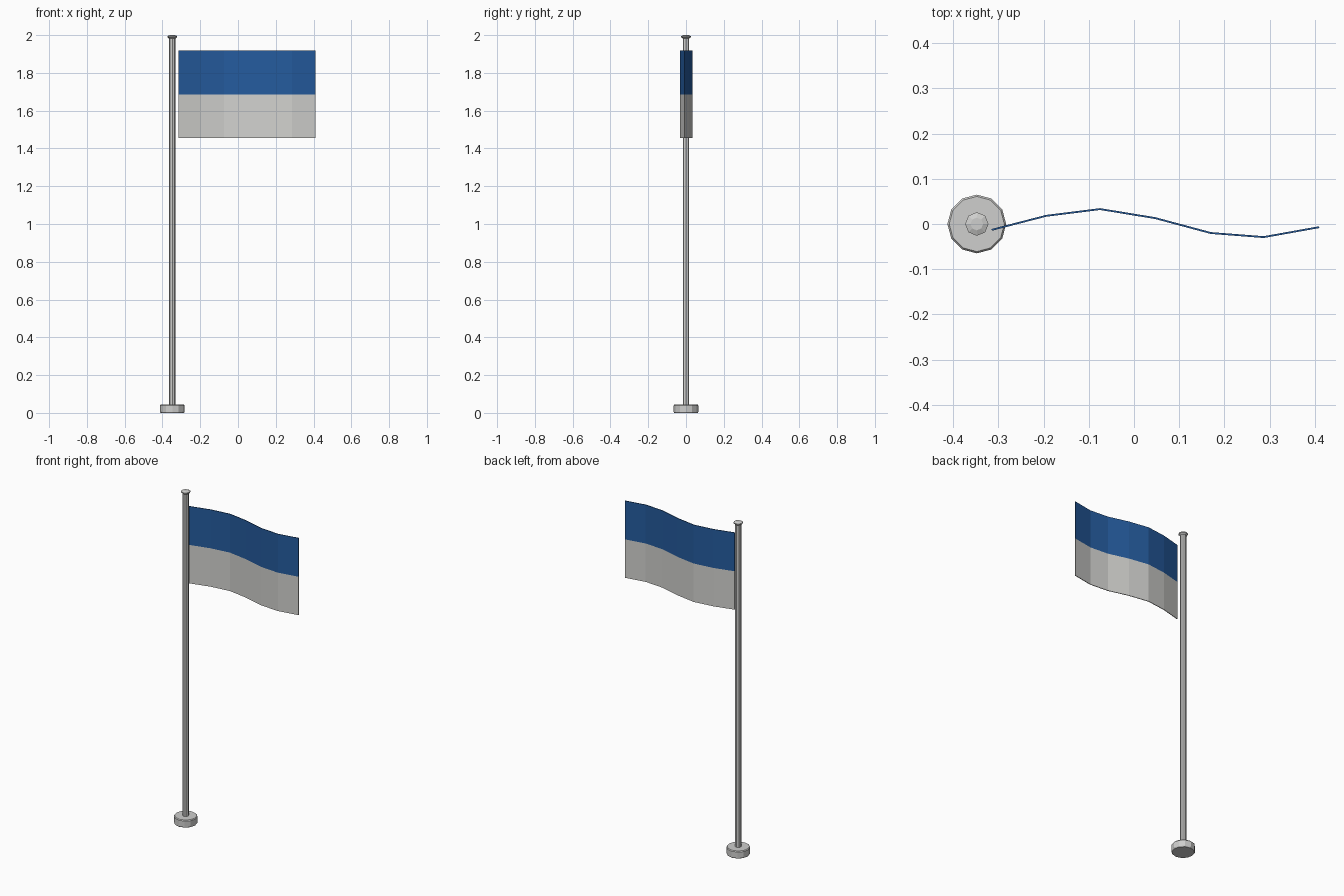
import bpy, bmesh, math
from mathutils import Vector

cube = bpy.data.objects.get("Cube")
if cube:
    bpy.data.objects.remove(cube, do_unlink=True)

POLE_X = -0.348


def material(name, rgb, metallic=0.0):
    mat = bpy.data.materials.new(name)
    mat.use_nodes = True
    mat.diffuse_color = (*rgb, 1)
    bsdf = mat.node_tree.nodes["Principled BSDF"]
    bsdf.inputs["Base Color"].default_value = (*rgb, 1)
    bsdf.inputs["Roughness"].default_value = 0.6
    return mat


blue = material("flag blue", (0.018, 0.105, 0.34))
white = material("flag white", (0.64, 0.64, 0.62))
metal = material("pole grey", (0.62, 0.62, 0.61))


def make_object(name, bm, mats):
    bmesh.ops.recalc_face_normals(bm, faces=bm.faces)
    mesh = bpy.data.meshes.new(name)
    bm.to_mesh(mesh)
    bm.free()
    for mat in mats:
        mesh.materials.append(mat)
    obj = bpy.data.objects.new(name, mesh)
    bpy.context.collection.objects.link(obj)
    return obj


def lathe(name, profile, sides, mat):
    """Stack rings of (radius, height) into a closed turned part."""
    bm = bmesh.new()
    rings = []
    for r, z in profile:
        angles = [math.tau * i / sides for i in range(sides)]
        rings.append([bm.verts.new((POLE_X + r * math.cos(a), r * math.sin(a), z))
                      for a in angles])
    for low, high in zip(rings, rings[1:]):
        for i in range(sides):
            j = (i + 1) % sides
            bm.faces.new((low[i], low[j], high[j], high[i]))
    bm.faces.new(rings[0][::-1])
    bm.faces.new(rings[-1])
    return make_object(name, bm, [mat])


# Foot, pole and finial
lathe("base", [(0.062, 0), (0.065, 0.005), (0.065, 0.04), (0.061, 0.045)], 12, metal)
lathe("pole", [(0.017, 0.04), (0.017, 1.99)], 8, metal)
lathe("pole_cap", [(0.017, 1.982), (0.026, 1.989), (0.026, 1.995), (0.014, 2.0)], 8, metal)

# Waving flag: a folded strip with two bands, given a thin thickness
wave = [(-0.315, -0.013), (-0.195, 0.018), (-0.075, 0.033), (0.047, 0.013),
        (0.17, -0.020), (0.287, -0.029), (0.41, -0.007)]
levels = [1.455, 1.686, 1.918]
bm = bmesh.new()
rows = [[bm.verts.new((x, y, z)) for x, y in wave] for z in levels]
for band, (low, high) in enumerate(zip(rows, rows[1:])):
    for i in range(len(wave) - 1):
        face = bm.faces.new((low[i], low[i + 1], high[i + 1], high[i]))
        face.material_index = band
flag = make_object("flag", bm, [white, blue])
solid = flag.modifiers.new("thickness", "SOLIDIFY")
solid.thickness = 0.004
solid.offset = 0
